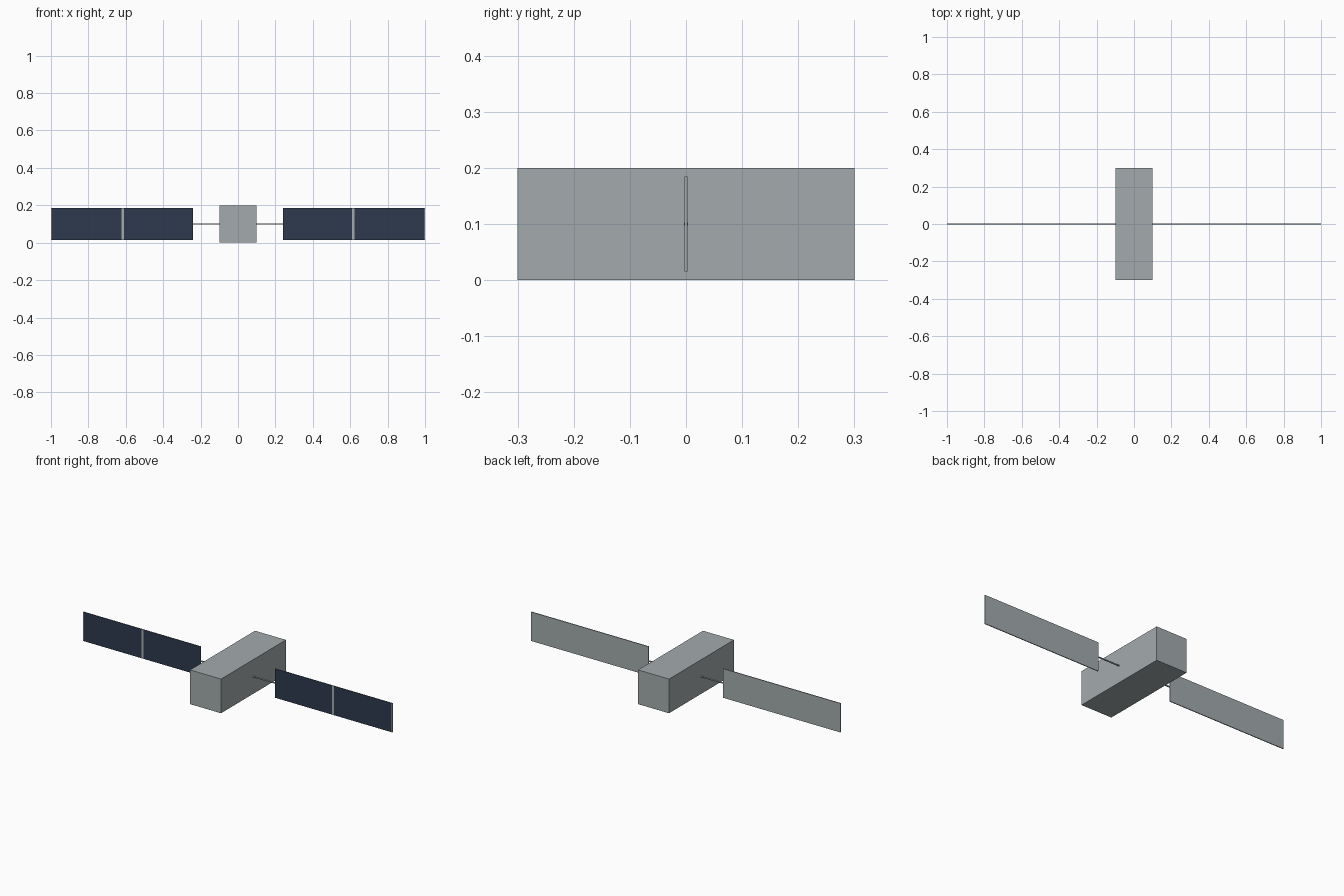
import bpy
import bmesh
import math
from mathutils import Matrix

if "Cube" in bpy.data.objects:
    bpy.data.objects.remove(bpy.data.objects["Cube"])


def material(name, colour):
    mat = bpy.data.materials.new(name)
    mat.use_nodes = True
    mat.diffuse_color = (*colour, 1)
    mat.node_tree.nodes["Principled BSDF"].inputs["Base Color"].default_value = (*colour, 1)
    return mat


grey = material("satin grey metal", (0.37, 0.41, 0.42))
blue = material("dark blue cells", (0.026, 0.042, 0.076))


def add_object(name, bm, mats):
    mesh = bpy.data.meshes.new(name)
    bm.to_mesh(mesh)
    bm.free()
    for mat in mats:
        mesh.materials.append(mat)
    obj = bpy.data.objects.new(name, mesh)
    bpy.context.collection.objects.link(obj)
    return obj


def box(size, centre):
    bm = bmesh.new()
    bmesh.ops.create_cube(bm, size=1, matrix=Matrix.Translation(centre) @ Matrix.Diagonal((*size, 1)))
    return bm


MID = 0.1            # height of the centre line
INNER, OUTER = 0.24, 1.0
CELL, STRIP = 0.37, 0.014

# Long box body
add_object("body", box((0.2, 0.6, 0.2), (0, 0, MID)), [grey])

for side, sign in (("left", 1), ("right", -1)):
    # Thin round arm between body and panel
    bm = bmesh.new()
    place = Matrix.Translation((sign * (0.09 + INNER) / 2, 0, MID)) @ Matrix.Rotation(math.pi / 2, 4, "Y")
    bmesh.ops.create_cone(bm, cap_ends=True, segments=16, radius1=0.004, radius2=0.004,
                          depth=INNER - 0.09, matrix=place)
    for face in bm.faces:
        face.smooth = len(face.verts) == 4
    add_object(side + "_arm", bm, [grey])

    # Solar panel, cut into two cells with bare strips between and at the tip
    bm = box((OUTER - INNER, 0.005, 0.17), (sign * (INNER + OUTER) / 2, 0, MID))
    first_end = INNER + CELL
    second_start = first_end + STRIP
    second_end = second_start + CELL
    for cut in (first_end, second_start, second_end):
        bmesh.ops.bisect_plane(bm, geom=bm.verts[:] + bm.edges[:] + bm.faces[:],
                               plane_co=(sign * cut, 0, 0), plane_no=(1, 0, 0))
    bm.normal_update()
    for face in bm.faces:
        x = abs(face.calc_center_median().x)
        in_cell = x < first_end or second_start < x < second_end
        face.material_index = int(face.normal.y < -0.9 and in_cell)
    add_object(side + "_solar_panel", bm, [grey, blue])
